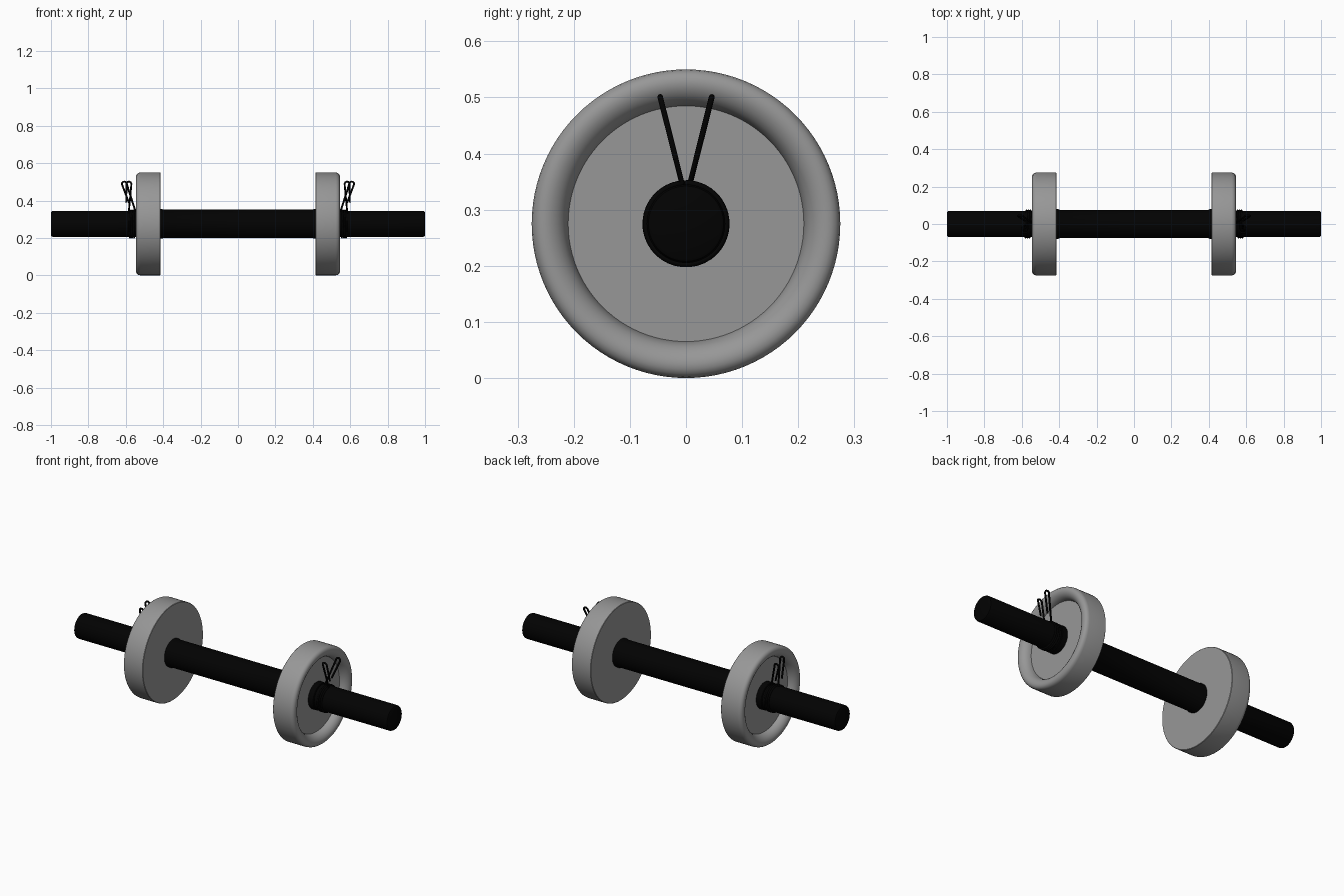
import bpy, bmesh, math

if "Cube" in bpy.data.objects:
    bpy.data.objects.remove(bpy.data.objects["Cube"])

AXIS_Z = 0.275


def material(name, v):
    m = bpy.data.materials.new(name)
    m.diffuse_color = (v, v, v, 1)
    m.use_nodes = True
    m.node_tree.nodes["Principled BSDF"].inputs["Base Color"].default_value = m.diffuse_color
    return m


black = material("black_metal", 0.0006)
iron = material("grey_iron", 0.31)


def lathe(name, profile, mat, side=1, closed=False, steps=64):
    """Spin (x, radius) points around the bar axis."""
    bm = bmesh.new()
    vs = [bm.verts.new((x * side, 0, r)) for x, r in profile]
    es = [bm.edges.new(p) for p in zip(vs, vs[1:])]
    if closed:
        es.append(bm.edges.new((vs[-1], vs[0])))
    bmesh.ops.spin(bm, geom=vs + es, cent=(0, 0, 0), axis=(1, 0, 0),
                   angle=math.tau, steps=steps, use_duplicate=False)
    bmesh.ops.remove_doubles(bm, verts=bm.verts, dist=1e-5)
    bmesh.ops.recalc_face_normals(bm, faces=bm.faces)
    mesh = bpy.data.meshes.new(name)
    bm.to_mesh(mesh)
    bm.free()
    ob = bpy.data.objects.new(name, mesh)
    ob.location.z = AXIS_Z
    bpy.context.collection.objects.link(ob)
    mesh.materials.append(mat)
    bpy.ops.object.select_all(action='DESELECT')
    ob.select_set(True)
    bpy.context.view_layer.objects.active = ob
    bpy.ops.object.shade_smooth_by_angle(angle=math.radians(35))


def hairpin(ysign, x_base, x_top, x_free):
    """Clip grip: up from the coil, around a small U, down to a free end."""
    def pt(x, z):
        return (x, ysign * (0.008 + 0.039 * (z - 0.075) / 0.155), z)
    pts = [pt(x_base, 0.073)]
    for i in range(9):
        a = math.pi * (1 - i / 8)
        pts.append(pt(x_top + 0.013 * math.cos(a), 0.213 + 0.013 * math.sin(a)))
    return pts + [pt(x_free, 0.115)]


def spring_clip(name, side):
    # coil wound around the bar between the two crossing grips
    turns, n, r = 3, 108, 0.0725
    start, end = 0.11, math.tau * turns - 0.11
    coil = []
    for i in range(n + 1):
        t = i / n
        a = start + (end - start) * t
        coil.append((0.550 + 0.033 * t, r * math.sin(a), r * math.cos(a)))
    pts = hairpin(1, 0.550, 0.608, 0.584)[::-1] + coil + hairpin(-1, 0.583, 0.583, 0.598)
    cu = bpy.data.curves.new(name, 'CURVE')
    cu.dimensions = '3D'
    cu.bevel_depth = 0.0052
    cu.bevel_resolution = 2
    cu.use_fill_caps = True
    sp = cu.splines.new('POLY')
    sp.points.add(len(pts) - 1)
    for p, (x, y, z) in zip(sp.points, pts):
        p.co = (x * side, y, z, 1)
    sp.use_smooth = True
    cu.materials.append(black)
    ob = bpy.data.objects.new(name, cu)
    ob.location.z = AXIS_Z
    bpy.context.collection.objects.link(ob)


# bar with slightly rounded ends
half_bar = [(1.0, 0), (1.0, 0.062), (0.997, 0.067), (0.99, 0.07)]
lathe("bar", half_bar + [(-x, r) for x, r in half_bar[::-1]], black)

# thicker grip with a stop ring at each end
half_grip = [(0.418, 0.069), (0.418, 0.076), (0.414, 0.079), (0.404, 0.079), (0.399, 0.076)]
lathe("grip", half_grip + [(-x, r) for x, r in half_grip[::-1]], black)

# weight plate: flat inside, rounded rim and dished outside
plate = [(0.415, 0.070), (0.415, 0.273), (0.417, 0.275), (0.522, 0.275), (0.532, 0.273),
         (0.540, 0.267), (0.544, 0.259), (0.545, 0.250), (0.543, 0.240), (0.537, 0.229),
         (0.528, 0.220), (0.517, 0.214), (0.506, 0.211), (0.500, 0.210), (0.500, 0.070)]
# sleeve between plate and clip
sleeve = [(0.495, 0.069), (0.495, 0.076), (0.532, 0.076), (0.535, 0.073), (0.535, 0.069)]

for side, tag in ((1, "right"), (-1, "left")):
    lathe("weight_plate_" + tag, plate, iron, side, closed=True, steps=96)
    lathe("sleeve_" + tag, sleeve, black, side, closed=True)
    spring_clip("spring_clip_" + tag, side)
